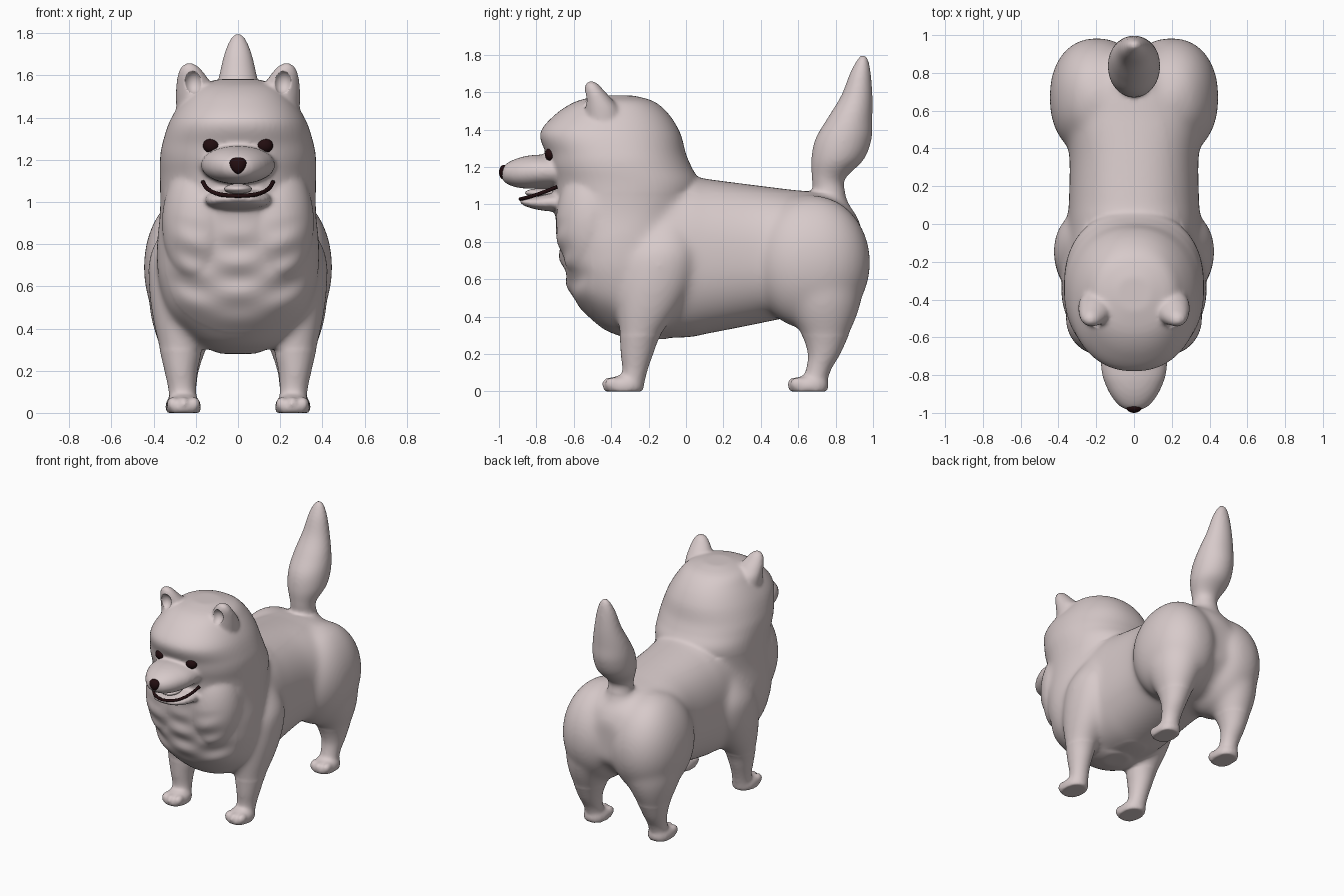
import bpy, bmesh, math
from mathutils import Matrix, Vector

if "Cube" in bpy.data.objects:
    bpy.data.objects.remove(bpy.data.objects["Cube"])


def material(name, rgb):
    m = bpy.data.materials.new(name)
    m.diffuse_color = (*rgb, 1)
    m.use_nodes = True
    m.node_tree.nodes["Principled BSDF"].inputs["Base Color"].default_value = m.diffuse_color
    return m


COAT = material("pale coat", (0.68, 0.59, 0.59))
DARK = material("dark brown", (0.016, 0.004, 0.005))


def make_object(name, bm, mat):
    bmesh.ops.recalc_face_normals(bm, faces=bm.faces)
    me = bpy.data.meshes.new(name)
    bm.to_mesh(me)
    bm.free()
    me.materials.append(mat)
    for p in me.polygons:
        p.use_smooth = True
    ob = bpy.data.objects.new(name, me)
    bpy.context.collection.objects.link(ob)
    return ob


def spline(rows, steps=6):
    """Catmull-Rom resampling of a list of number rows."""
    out = []
    for i in range(len(rows) - 1):
        a, b, c, d = (rows[max(i - 1, 0)], rows[i], rows[i + 1],
                      rows[min(i + 2, len(rows) - 1)])
        for s in range(steps):
            t = s / steps
            out.append([0.5 * (2 * q + (r - p) * t + (2 * p - 5 * q + 4 * r - w) * t * t
                               + (3 * q - p - 3 * r + w) * t ** 3)
                        for p, q, r, w in zip(a, b, c, d)])
    return out + [list(rows[-1])]


def loft(bm, rows, axis, power=2.0, n=64):
    """Rows are (level, centre x, other centre, x radius, other radius)."""
    rings = []
    for lv, cx, co, rx, ro in spline(rows):
        ring = []
        for k in range(n):
            a = 2 * math.pi * k / n
            c, s = math.cos(a), math.sin(a)
            x = cx + max(rx, 0.003) * math.copysign(abs(c) ** (2 / power), c)
            o = co + max(ro, 0.003) * math.copysign(abs(s) ** (2 / power), s)
            ring.append(bm.verts.new((x, o, lv) if axis == 'z' else (x, lv, o)))
        rings.append(ring)
    for r, q in zip(rings, rings[1:]):
        for k in range(n):
            j = (k + 1) % n
            bm.faces.new((r[k], r[j], q[j], q[k]))
    bm.faces.new(rings[0])
    bm.faces.new(rings[-1])


def span(rows):
    """(level, low, high, x radius) rows to loft rows."""
    return [(l, 0, (a + b) / 2, r, (b - a) / 2) for l, a, b, r in rows]


def ball(bm, c, r):
    m = Matrix.Translation(c) @ Matrix.Diagonal((*r, 1))
    bmesh.ops.create_uvsphere(bm, u_segments=48, v_segments=32, radius=1, matrix=m)


bm = bmesh.new()

# head, mane and chest
loft(bm, span([(1.582, -.46, -.28, .09), (1.55, -.59, -.17, .20), (1.48, -.70, -.09, .265),
               (1.38, -.78, -.03, .325), (1.27, -.748, .0, .36), (1.2, -.735, .03, .37),
               (1.1, -.71, .075, .37), (.95, -.70, .05, .37), (.8, -.685, .0, .385),
               (.65, -.655, -.03, .38), (.5, -.605, -.05, .34), (.4, -.52, -.05, .27),
               (.32, -.42, -.08, .18), (.28, -.28, -.1, .08)]), 'z', 2.2)
# trunk
loft(bm, span([(-.4, .32, .95, .28), (-.2, .29, 1.13, .35), (0, .29, 1.155, .35),
               (.12, .31, 1.135, .345), (.35, .355, 1.105, .342), (.55, .395, 1.08, .37),
               (.75, .42, 1.055, .35), (.88, .52, .985, .22), (.94, .6, .88, .1)]), 'y', 2.3)
# tail
loft(bm, [(z, 0, y, rx, ry) for z, y, rx, ry in
          [(.98, .76, .12, .12), (1.07, .762, .088, .088), (1.14, .763, .09, .09),
           (1.24, .81, .13, .14), (1.35, .842, .138, .15), (1.46, .876, .124, .12),
           (1.58, .913, .094, .084), (1.7, .932, .066, .056), (1.77, .944, .038, .031),
           (1.796, .946, .016, .014)]], 'z')
# muzzle and lower jaw
loft(bm, span([(-.985, 1.14, 1.19, .035), (-.965, 1.115, 1.215, .075), (-.92, 1.095, 1.24, .115),
               (-.86, 1.085, 1.258, .147), (-.78, 1.085, 1.266, .172),
               (-.62, 1.09, 1.26, .18)]), 'y', 2.1)
loft(bm, span([(-.89, 1.015, 1.025, .03), (-.865, .993, 1.032, .085), (-.8, .973, 1.042, .13),
               (-.72, .963, 1.06, .155), (-.6, .96, 1.07, .16)]), 'y', 2.3)

for s in (-1, 1):
    def side(rows):
        return [(z, s * x, y, rx, ry) for z, x, y, rx, ry in rows]
    # cheek and chest fur
    ball(bm, (s * .17, -.5, .9), (.19, .195, .32))
    # rump
    rump = [math.sin(math.pi * (0.04 + 0.92 * k / 8)) for k in range(9)]
    loft(bm, [(.69 - .362 * math.cos(math.pi * (0.04 + 0.92 * k / 8)), s * .197, .67,
               .25 * f, .315 * f) for k, f in enumerate(rump)], 'z', 2.2)
    # hind leg
    loft(bm, side([(.65, .22, .72, .2, .23), (.5, .235, .725, .185, .215),
                   (.4, .25, .735, .15, .178), (.3, .26, .745, .108, .125),
                   (.2, .265, .738, .079, .087), (.12, .263, .71, .066, .068),
                   (.06, .262, .69, .066, .068), (.0, .262, .685, .068, .07)]), 'z')
    # front leg
    loft(bm, side([(.9, .26, -.1, .08, .11), (.75, .28, -.13, .137, .19),
                   (.6, .295, -.16, .128, .195), (.45, .285, -.2, .12, .168),
                   (.3, .272, -.245, .1, .11), (.2, .27, -.262, .079, .087),
                   (.12, .265, -.272, .067, .069), (.06, .26, -.285, .066, .066),
                   (.0, .26, -.3, .068, .07)]), 'z')
    # paws with toes
    for px, py in ((.262, .655), (.258, -.335)):
        loft(bm, side([(.0, px, py, .078, .1), (.03, px, py, .083, .107),
                       (.06, px, py + .01, .074, .092), (.085, px, py + .03, .05, .06)]), 'z', 2.3)
        for t in (-.05, 0, .05):
            ball(bm, (s * px + t, py - .07 + abs(t) * .3, .04), (.03, .045, .037))
    # ear
    loft(bm, side([(1.40, .2, -.43, .09, .1), (1.5, .207, -.445, .088, .095),
                   (1.56, .21, -.468, .082, .074), (1.61, .222, -.491, .062, .052),
                   (1.642, .228, -.503, .04, .035), (1.658, .23, -.508, .016, .016)]), 'z')

dog = make_object("furry_body", bm, COAT)

# fuse the parts, hollow the ears, soften
rem = dog.modifiers.new("fuse", 'REMESH')
rem.mode = 'VOXEL'
rem.voxel_size = 0.0115
rem.use_smooth_shade = True
bm = bmesh.new()
for s in (-1, 1):
    ball(bm, (s * .213, -.56, 1.568), (.045, .055, .056))
cutter = make_object("ear_cutter", bm, COAT)
cutter.hide_render = True
cut = dog.modifiers.new("ear hollow", 'BOOLEAN')
cut.operation = 'DIFFERENCE'
cut.object = cutter
soft = dog.modifiers.new("soften", 'SMOOTH')
soft.factor = 0.5
soft.iterations = 8
bpy.context.view_layer.update()
dg = bpy.context.evaluated_depsgraph_get()
fused = bpy.data.meshes.new_from_object(dog.evaluated_get(dg))
dog.modifiers.clear()
dog.data = fused
fused.materials.clear()
fused.materials.append(COAT)
for p in fused.polygons:
    p.use_smooth = True
    p.material_index = 0
bpy.data.objects.remove(cutter)

# gentle fur waves on the chest, extra blending on shoulders and rump
for v in fused.vertices:
    x, y, z = v.co
    if y < -.3 and .38 < z < .94:
        fade = math.sin(math.pi * (z - .38) / .56) * min(1, (-.3 - y) / .2)
        v.co.y += .009 * fade * math.sin(42 * z - 30 * x * x) * math.cos(14 * x)
blend = dog.vertex_groups.new(name="blend")
blend.add([v.index for v in fused.vertices
           if .3 < v.co.z < 1.06 and v.co.y > -.5], 1.0, 'REPLACE')
soft = dog.modifiers.new("blend", 'SMOOTH')
soft.factor = 0.5
soft.iterations = 60
soft.vertex_group = "blend"

# eyes
for s, label in ((-1, "right_eye"), (1, "left_eye")):
    bm = bmesh.new()
    ball(bm, (s * .125, -.722, 1.267), (.041, .032, .036))
    make_object(label, bm, DARK)

# nose, narrower at the bottom
bm = bmesh.new()
ball(bm, (0, -.972, 1.172), (.044, .028, .04))
for v in bm.verts:
    v.co.x *= 0.9 + (v.co.z - 1.172) * 6
make_object("nose", bm, DARK)

# tongue
bm = bmesh.new()
ball(bm, (0, -.775, 1.062), (.066, .085, .024))
make_object("tongue", bm, COAT)

# dark lip line along the lower jaw
bm = bmesh.new()
half = [(.166, -.69, 1.094), (.15, -.755, 1.068), (.12, -.815, 1.047),
        (.075, -.862, 1.034), (0, -.885, 1.029)]
path = [Vector(p) for p in spline(half + [(-x, y, z) for x, y, z in half[-2::-1]])]
rings = []
for i, p in enumerate(path):
    d = (path[min(i + 1, len(path) - 1)] - path[max(i - 1, 0)]).normalized()
    u = d.cross(Vector((0, 0, 1))).normalized()
    w = u.cross(d)
    rings.append([bm.verts.new(p + 0.010 * (u * math.cos(a) + w * math.sin(a)))
                  for a in (k * math.pi / 4 for k in range(8))])
for r, q in zip(rings, rings[1:]):
    for k in range(8):
        bm.faces.new((r[k], r[(k + 1) % 8], q[(k + 1) % 8], q[k]))
bm.faces.new(rings[0])
bm.faces.new(rings[-1])
make_object("lip_line", bm, DARK)
